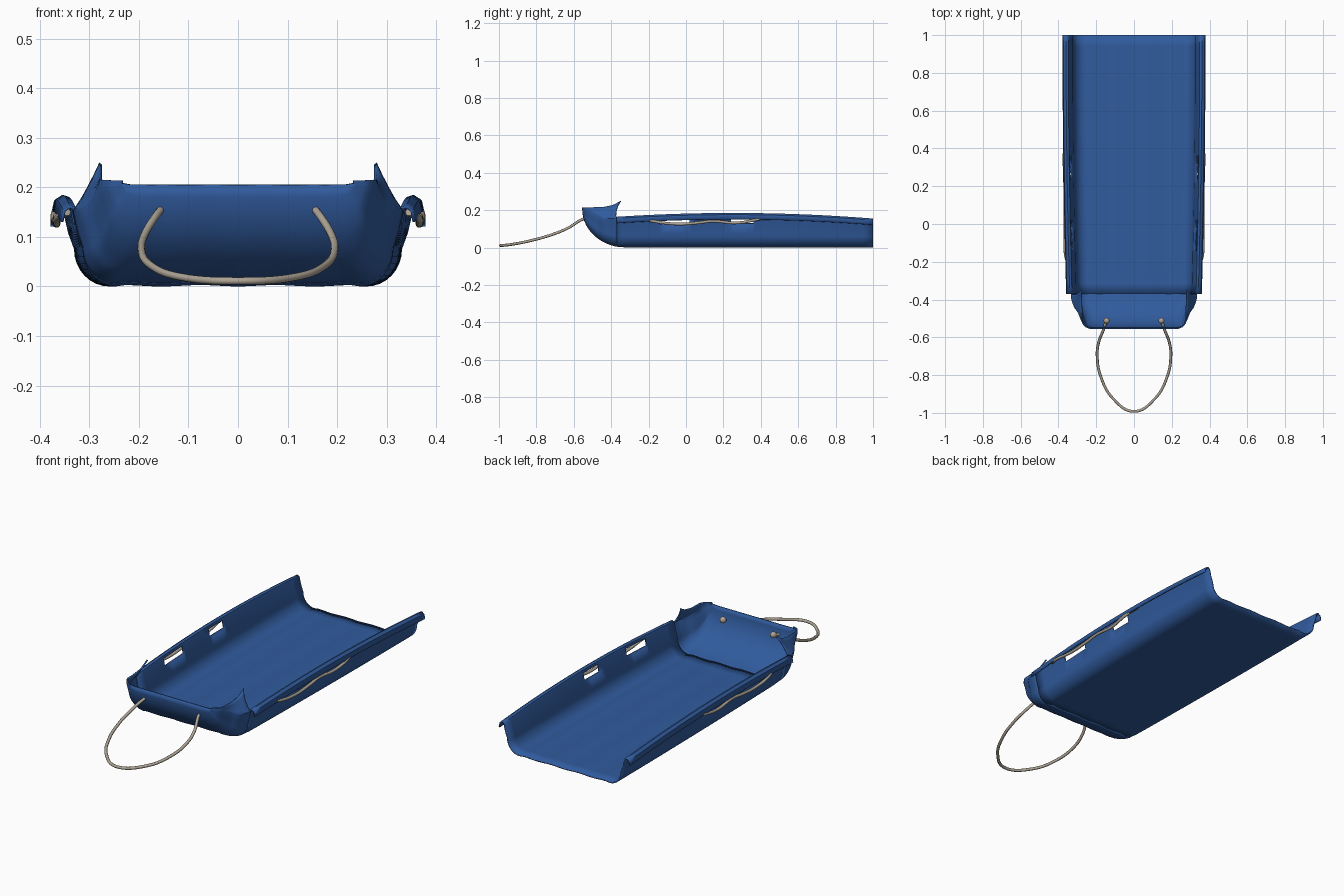
import bpy, bmesh, math

cube = bpy.data.objects.get("Cube")
if cube:
    bpy.data.objects.remove(cube, do_unlink=True)


def material(name, rgb):
    m = bpy.data.materials.new(name)
    m.use_nodes = True
    m.diffuse_color = (*rgb, 1)
    bsdf = m.node_tree.nodes["Principled BSDF"]
    bsdf.inputs["Base Color"].default_value = (*rgb, 1)
    bsdf.inputs["Roughness"].default_value = 0.6
    return m


BLUE = material("blue plastic", (0.03, 0.105, 0.34))
ROPE = material("beige rope", (0.42, 0.37, 0.3))
SPLIT = -0.37            # where the side rails meet the nose
HOLES = [(-0.14, 0.02), (0.24, 0.36)]


def lerp(a, b, t):
    return a + (b - a) * t


def sample(table, y):
    """Piecewise linear lookup in (y, value) pairs, rising in y."""
    for (a, va), (b, vb) in zip(table, table[1:]):
        if y <= b:
            return lerp(va, vb, max(0, (y - a) / (b - a)))
    return table[-1][1]


def floor_z(y):
    s = min(1, max(0, (-0.32 - y) / 0.235))
    return 0.205 * (1 - math.sqrt(1 - s * s))


def rail_z(y):
    return 0.18 - 0.053 * (y - 0.25) ** 2


def tray(y, scale, rim):
    """Half section: flat floor, rounded corner and leaning wall."""
    pts = [(x, 0.0015 * (1 - math.cos(x * 40))) for x in
           [0.26 * i / 12 for i in range(12)]]
    for i in range(9):
        a = math.pi / 2 * i / 8
        pts.append((0.26 + 0.071 * math.sin(a), 0.075 * (1 - math.cos(a))))
    pts += [(0.343, 0.72 * rim), (0.35, 0.92 * rim)]
    f = floor_z(y)
    return [(x * scale, f + z * (rim - f) / rim) for x, z in pts]


def loft(name, sections):
    """Skin mirrored half sections of (x, y, z) into a thin shell."""
    bm = bmesh.new()
    rows = []
    for half in sections:
        full = [(-x, y, z) for x, y, z in half[:0:-1]] + half
        rows.append([bm.verts.new(p) for p in full])
    for a, b in zip(rows, rows[1:]):
        for j in range(len(a) - 1):
            bm.faces.new((a[j], a[j + 1], b[j + 1], b[j]))
    # Hand holes through the upper wall
    wall = 20
    cut = []
    if name == "sled_body":
        for f in bm.faces:
            y = f.calc_center_median().y
            xs = sorted(f.verts, key=lambda v: v.co.z)
            mid = len(rows[0]) // 2
            index = {v: abs(k - mid) for r in rows for k, v in enumerate(r) if v in f.verts}
            if set(index.values()) == {wall + 1, wall + 2} and \
                    any(lo < y < hi for lo, hi in HOLES):
                cut.append(f)
        bmesh.ops.delete(bm, geom=cut, context="FACES")
    me = bpy.data.meshes.new(name)
    bm.to_mesh(me)
    bm.free()
    ob = bpy.data.objects.new(name, me)
    bpy.context.collection.objects.link(ob)
    me.materials.append(BLUE)
    mod = ob.modifiers.new("thickness", "SOLIDIFY")
    mod.thickness = 0.007
    mod.offset = 1
    bpy.ops.object.select_all(action="DESELECT")
    ob.select_set(True)
    bpy.context.view_layer.objects.active = ob
    bpy.ops.object.shade_smooth_by_angle(angle=math.radians(45))
    return ob


# Long open tray with outward rolled side rails
body = []
stations = sorted({lerp(SPLIT, 1, i / 24) for i in range(25)} | {y for h in HOLES for y in h})
for y in stations:
    r = rail_z(y)
    grow = 0.02 * (1 - (1 - y) ** 2 / 1.9)
    scale = (0.33 + grow) / 0.35
    half = tray(y, scale, r)
    edge = half[-1][0]
    half += [(edge + 0.003, r - 0.004), (edge + 0.009, r - 0.002),
             (edge + 0.018, r - 0.008), (edge + 0.022, r - 0.03)]
    body.append([(x, y, z) for x, z in half])
loft("sled_body", body)

# Upturned nose with inward-leaning corner horns
WIDTH = [(-0.555, 0.235), (-0.545, 0.26), (-0.53, 0.272), (-0.5, 0.285),
         (-0.47, 0.297), (-0.44, 0.318), (-0.4, 0.33), (SPLIT, 0.332)]
BULGE = [(-0.5, 0), (-0.46, 0.004), (-0.4, 0.014), (SPLIT, 0.013)]
WALL = [(-0.555, 0.208), (-0.5, 0.2), (-0.44, 0.165), (SPLIT, 0.155)]
TOP = [(-0.555, 0.214), (-0.44, 0.217), (-0.4, 0.228), (SPLIT, 0.25)]
nose = []
for i in range(25):
    y = -0.555 + (SPLIT + 0.555) * (i / 24) ** 1.5
    w, top = sample(WIDTH, y), sample(TOP, y)
    half = [(x, y, z) for x, z in tray(y, w / 0.35, sample(WALL, y))]
    z0 = half[-1][2]
    x0 = w + sample(BULGE, y)
    x1 = min(0.28, w)
    back = 0.02 * max(0, (y + 0.44) / 0.07)
    for t in (0.1, 0.3, 0.55, 0.8, 1):
        half.append((lerp(x0, x1, t ** 0.75), y + back * (t ** 3 - t * (1 - t)),
                     lerp(z0, top, t)))
    nose.append(half)
loft("nose", nose)


def rope(name, pts, radius=0.0075):
    cu = bpy.data.curves.new(name, "CURVE")
    cu.dimensions = "3D"
    cu.bevel_depth = radius
    cu.bevel_resolution = 3
    cu.use_fill_caps = True
    sp = cu.splines.new("BEZIER")
    sp.bezier_points.add(len(pts) - 1)
    for bp, p in zip(sp.bezier_points, pts):
        bp.co = p
        bp.handle_left_type = bp.handle_right_type = "AUTO"
    cu.materials.append(ROPE)
    ob = bpy.data.objects.new(name, cu)
    bpy.context.collection.objects.link(ob)


# Pull rope looping forward from the nose
side = [(0.145, -0.505, 0.165), (0.16, -0.555, 0.15), (0.188, -0.63, 0.105),
        (0.195, -0.7, 0.075), (0.175, -0.81, 0.042), (0.11, -0.925, 0.018)]
rope("pull_rope", side + [(0, -0.992, 0.011)] + [(-x, y, z) for x, y, z in side[::-1]])

for s, label in ((1, "left"), (-1, "right")):
    # Knots holding the pull rope inside the nose
    bpy.ops.mesh.primitive_uv_sphere_add(segments=12, ring_count=8, radius=0.016,
                                         location=(s * 0.145, -0.512, 0.163))
    knot = bpy.context.object
    knot.name = label + "_knot"
    knot.data.materials.append(ROPE)
    bpy.ops.object.shade_smooth()
    # Side grab rope hanging outside the hand holes
    path = [(0.345, -0.22, 0.15), (0.362, -0.17, 0.14), (0.366, -0.05, 0.126),
            (0.366, 0.06, 0.132), (0.366, 0.14, 0.141), (0.368, 0.27, 0.132),
            (0.37, 0.37, 0.148), (0.355, 0.45, 0.166)]
    rope(label + "_grab_rope", [(s * x, y, z) for x, y, z in path])
